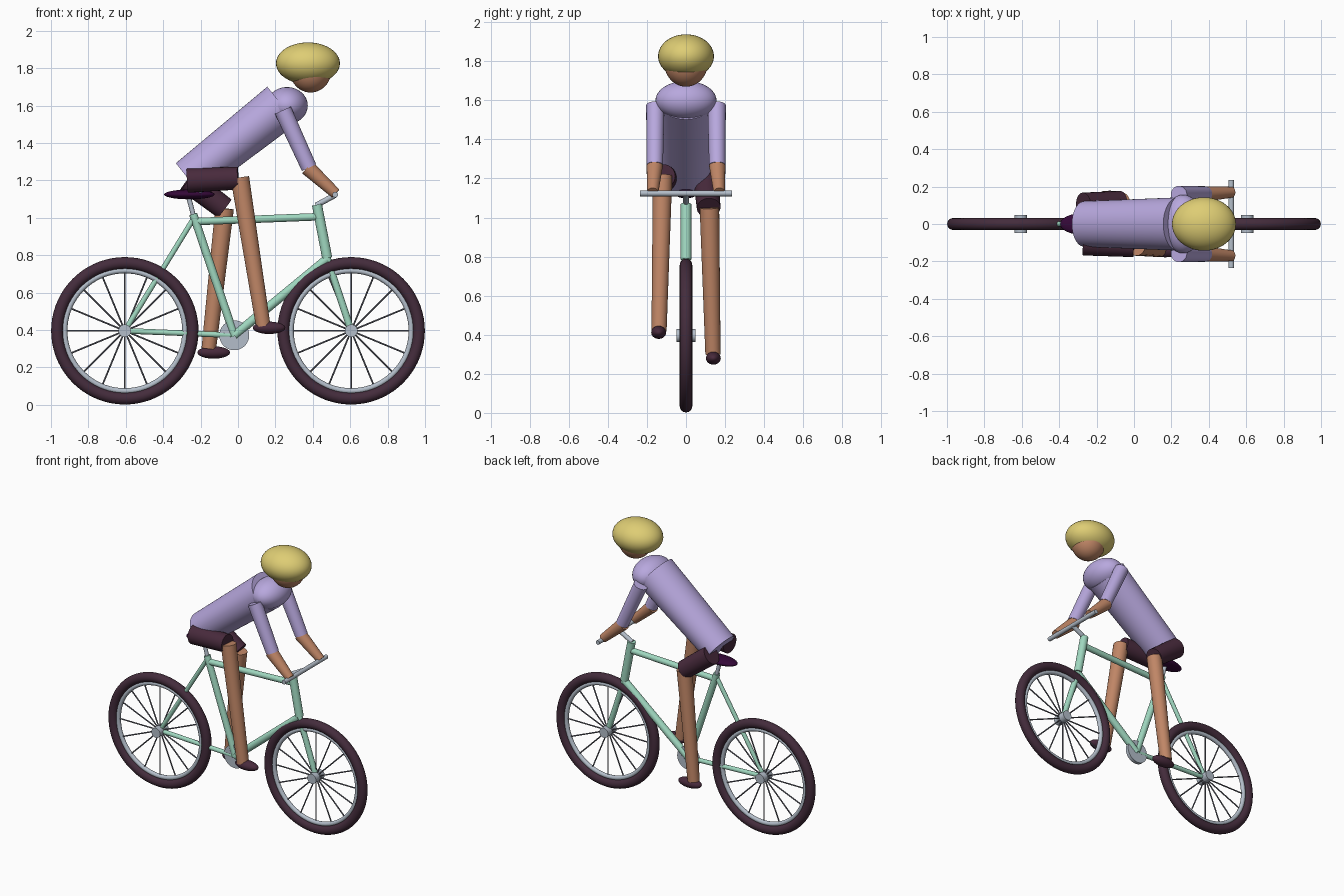
import bpy, bmesh, math
from mathutils import Vector, Matrix

if "Cube" in bpy.data.objects:
    bpy.data.objects.remove(bpy.data.objects["Cube"])


def material(name, r, g, b):
    lin = [((c / 255 + 0.055) / 1.055) ** 2.4 if c > 10 else c / 255 / 12.92 for c in (r, g, b)]
    m = bpy.data.materials.new(name)
    m.diffuse_color = (*lin, 1)
    m.use_nodes = True
    m.node_tree.nodes["Principled BSDF"].inputs["Base Color"].default_value = m.diffuse_color
    return m


LILAC = material("lilac shirt", 184, 168, 222)
SKIN = material("skin", 192, 134, 102)
MAROON = material("dark maroon", 72, 42, 60)
TYRE = material("tyre", 68, 44, 60)
SADDLE = material("dark purple", 52, 8, 56)
MINT = material("mint frame", 160, 216, 192)
GREY = material("light grey", 180, 190, 202)
SPOKE = material("spoke grey", 112, 114, 126)
YELLOW = material("yellow helmet", 222, 205, 116)


def finish(name, bm, mat):
    me = bpy.data.meshes.new(name)
    bmesh.ops.recalc_face_normals(bm, faces=bm.faces)
    bm.to_mesh(me)
    bm.free()
    ob = bpy.data.objects.new(name, me)
    bpy.context.collection.objects.link(ob)
    me.materials.append(mat)
    bpy.context.view_layer.objects.active = ob
    bpy.ops.object.select_all(action='DESELECT')
    ob.select_set(True)
    bpy.ops.object.shade_smooth_by_angle(angle=math.radians(40))
    return ob


def add_rod(bm, a, b, r1, r2=None, seg=24, squash=1.0):
    """Tapered rod from a to b; squash flattens it in the side plane."""
    a, b = Vector(a), Vector(b)
    d = b - a
    mat = (Matrix.Translation((a + b) / 2) @ d.to_track_quat('Z', 'Y').to_matrix().to_4x4()
           @ Matrix.Diagonal((1, squash, 1, 1)))
    bmesh.ops.create_cone(bm, cap_ends=True, segments=seg, radius1=r1,
                          radius2=r1 if r2 is None else r2, depth=d.length, matrix=mat)


def rod(name, mat, *args, **kw):
    bm = bmesh.new()
    add_rod(bm, *args, **kw)
    return finish(name, bm, mat)


def ball(name, mat, centre, radii):
    bm = bmesh.new()
    bmesh.ops.create_uvsphere(bm, u_segments=40, v_segments=24, radius=1,
                              matrix=Matrix.Translation(centre) @ Matrix.Diagonal((*radii, 1)))
    return finish(name, bm, mat)


def ring(name, mat, x, z, major, minor, n=72, k=16):
    """Torus standing in the xz plane."""
    bm = bmesh.new()
    rows = []
    for i in range(n):
        a = 2 * math.pi * i / n
        row = []
        for j in range(k):
            t = 2 * math.pi * j / k
            r = major + minor * math.cos(t)
            row.append(bm.verts.new((x + r * math.cos(a), minor * math.sin(t), z + r * math.sin(a))))
        rows.append(row)
    for i in range(n):
        p, q = rows[i], rows[(i + 1) % n]
        for j in range(k):
            bm.faces.new((p[j], p[(j + 1) % k], q[(j + 1) % k], q[j]))
    return finish(name, bm, mat)


# Wheels
WZ = 0.396
for side, wx in (("rear", -0.605), ("front", 0.605)):
    ring(side + "_tyre", TYRE, wx, WZ, 0.362, 0.032)
    ring(side + "_rim", GREY, wx, WZ, 0.322, 0.015, k=12)
    rod(side + "_hub", GREY, (wx, -0.048, WZ), (wx, 0.048, WZ), 0.034)
    bm = bmesh.new()
    for i in range(16):
        a = 2 * math.pi * i / 16
        u = Vector((math.cos(a), 0, math.sin(a)))
        c = Vector((wx, 0, WZ))
        add_rod(bm, c + u * 0.02, c + u * 0.318, 0.0045, seg=8)
    finish(side + "_spokes", bm, SPOKE)

# Frame tubes
BB = (-0.02, 0, 0.372)
SEAT = (-0.24, 0, 1.02)
for name, a, b, r in (
        ("seat_tube", BB, SEAT, 0.022),
        ("top_tube", (-0.225, 0, 0.98), (0.435, 0, 1.006), 0.02),
        ("down_tube", BB, (0.476, 0, 0.78), 0.024),
        ("head_tube", (0.422, 0, 1.07), (0.477, 0, 0.785), 0.027),
        ("fork", (0.475, 0, 0.79), (0.605, 0, WZ), 0.019),
        ("chain_stay", (-0.605, 0, WZ), BB, 0.015),
        ("seat_stay", (-0.605, 0, WZ), (-0.235, 0, 1.0), 0.014)):
    rod(name, MINT, a, b, r)

# Chainring, seat post, saddle, stem, handlebar
rod("chainring", GREY, (BB[0], -0.012, BB[2]), (BB[0], 0.012, BB[2]), 0.08, seg=40)
rod("seat_post", GREY, (-0.235, 0, 1.0), (-0.265, 0, 1.115), 0.013)
ball("saddle", SADDLE, (-0.26, 0, 1.125), (0.135, 0.06, 0.026))
rod("stem", GREY, (0.417, 0, 1.066), (0.52, 0, 1.122), 0.015)
rod("handlebar", GREY, (0.52, -0.236, 1.124), (0.52, 0.236, 1.124), 0.015)

# Rider body and head
rod("torso", LILAC, (-0.265, 0, 1.207), (0.235, 0, 1.602), 0.122, 0.142, seg=48, squash=0.89)
ball("shoulders", LILAC, (0.262, 0, 1.6), (0.111, 0.156, 0.099))
ball("head", SKIN, (0.388, 0, 1.79), (0.112, 0.111, 0.12))
ball("helmet", YELLOW, (0.374, 0, 1.826), (0.171, 0.143, 0.112))

# Arms on both sides
for side, s in (("right", -1), ("left", 1)):
    rod(side + "_sleeve", LILAC, (0.24, s * 0.157, 1.575), (0.38, s * 0.16, 1.268), 0.047, 0.042)
    rod(side + "_forearm", SKIN, (0.372, s * 0.16, 1.268), (0.522, s * 0.17, 1.13), 0.042, 0.029)

# Legs: side, sign, knee, shin top, ankle, shoe (x, z pairs)
for side, s, knee, shin, ankle, shoe in (
        ("right", -1, (0.0, 1.212), (0.01, 1.215), (0.135, 0.42), (0.166, 0.412)),
        ("left", 1, (-0.072, 1.05), (-0.072, 1.05), (-0.156, 0.3), (-0.13, 0.28))):
    rod(side + "_thigh", MAROON, (-0.27, s * 0.102, 1.2), (knee[0], s * 0.116, knee[1]), 0.066, 0.061)
    rod(side + "_lower_leg", SKIN, (shin[0], s * 0.12, shin[1]), (ankle[0], s * 0.138, ankle[1]), 0.05, 0.039)
    ball(side + "_shoe", MAROON, (shoe[0], s * 0.14, shoe[1]), (0.087, 0.038, 0.033))
